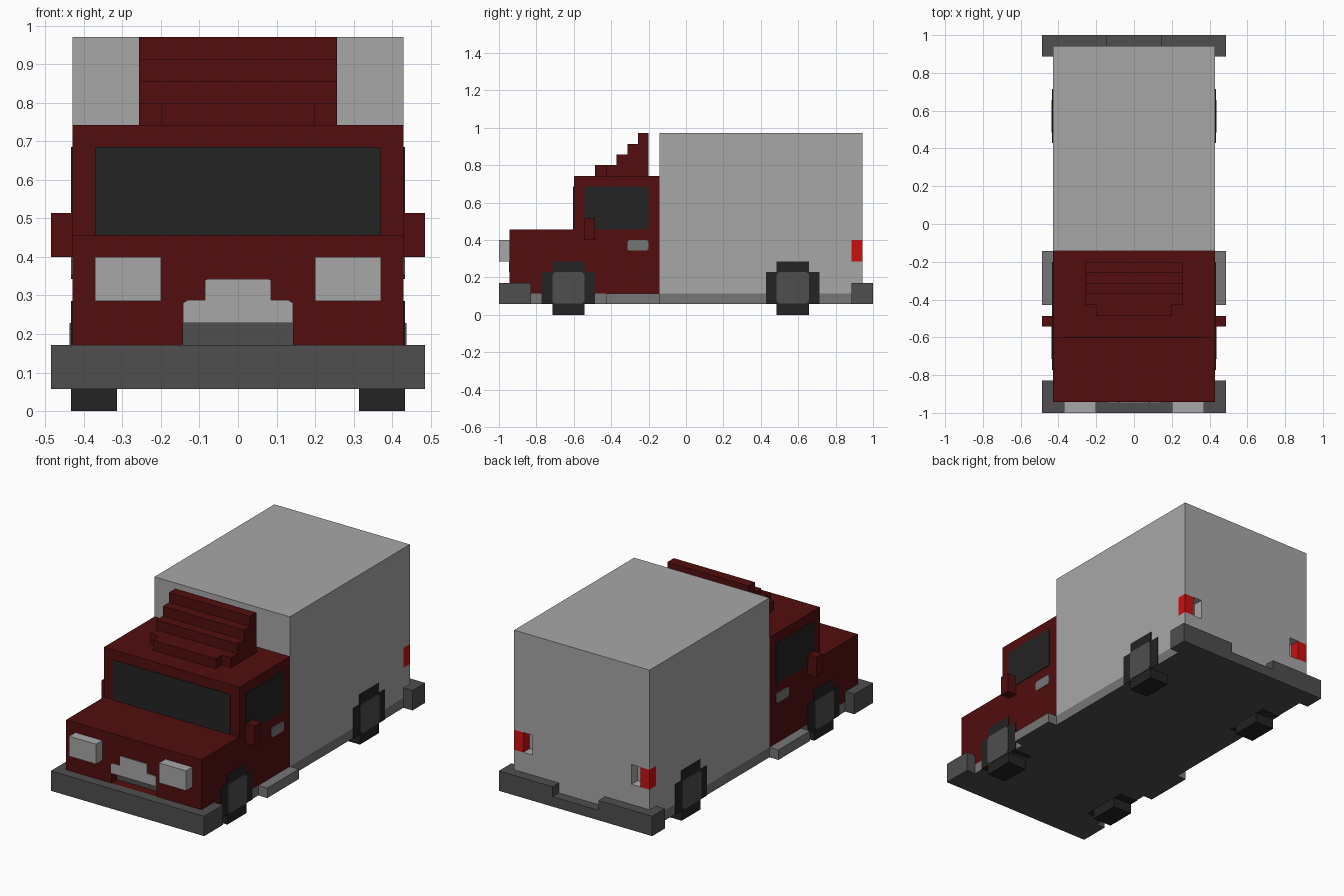
import bpy, bmesh
from mathutils import Vector

cube = bpy.data.objects.get("Cube")
if cube:
    bpy.data.objects.remove(cube, do_unlink=True)


def material(name, r, g, b):
    m = bpy.data.materials.new(name)
    m.use_nodes = True
    m.diffuse_color = (r, g, b, 1)
    bsdf = next(n for n in m.node_tree.nodes if n.type == 'BSDF_PRINCIPLED')
    bsdf.inputs["Base Color"].default_value = (r, g, b, 1)
    return m


RED = material("dark red paint", 0.085, 0.0042, 0.0042)
LIGHT = material("light grey", 0.39, 0.39, 0.39)
DARK = material("dark grey", 0.077, 0.077, 0.077)
MID = material("mid grey", 0.18, 0.18, 0.18)
BLACK = material("near black", 0.017, 0.017, 0.017)
LAMP = material("bright red lamp", 0.60, 0.005, 0.005)


def prism(name, pts, lo, hi, axis, mat):
    """Extrude a 2D outline along x (points are y, z), y (x, z) or z (x, y)."""
    place = {'x': lambda a, b, t: (t, a, b),
             'y': lambda a, b, t: (a, t, b),
             'z': lambda a, b, t: (a, b, t)}[axis]
    bm = bmesh.new()
    face = bm.faces.new([bm.verts.new(place(a, b, lo)) for a, b in pts])
    ext = bmesh.ops.extrude_face_region(bm, geom=[face])
    moved = [v for v in ext["geom"] if isinstance(v, bmesh.types.BMVert)]
    bmesh.ops.translate(bm, verts=moved, vec=Vector(place(0, 0, hi - lo)))
    bmesh.ops.recalc_face_normals(bm, faces=bm.faces[:])
    me = bpy.data.meshes.new(name)
    bm.to_mesh(me)
    bm.free()
    me.materials.append(mat)
    ob = bpy.data.objects.new(name, me)
    bpy.context.collection.objects.link(ob)
    return ob


def box(name, x, y, z, mat):
    x = sorted(x)
    pts = [(y[0], z[0]), (y[1], z[0]), (y[1], z[1]), (y[0], z[1])]
    return prism(name, pts, x[0], x[1], 'x', mat)


def chamfered(y0, y1, z0, z1, c):
    """Rectangle outline with cut corners."""
    return [(y0 + c, z0), (y1 - c, z0), (y1, z0 + c), (y1, z1 - c),
            (y1 - c, z1), (y0 + c, z1), (y0, z1 - c), (y0, z0 + c)]


def cut(ob, cutter):
    """Subtract the cutter from the object, then delete the cutter."""
    cutter.hide_render = True
    mod = ob.modifiers.new("cut", 'BOOLEAN')
    mod.operation, mod.solver, mod.object = 'DIFFERENCE', 'EXACT', cutter
    bpy.context.view_layer.objects.active = ob
    bpy.ops.object.modifier_apply(modifier=mod.name)
    bpy.data.objects.remove(cutter, do_unlink=True)


def dark_underside(ob):
    ob.data.materials.append(DARK)
    for p in ob.data.polygons:
        if p.normal.z < -0.5:
            p.material_index = 1


W, OUT = 0.429, 0.486      # body half width, bumper half width
E = 0.004                  # thickness of flush plates

# Chassis
dark_underside(box("chassis", (-W, W), (-0.943, 0.943), (0.057, 0.114), MID))

# Cab with hood, and the opening under the grille
cab = prism("cab", [(-0.943, 0.114), (-0.143, 0.114), (-0.143, 0.743),
                    (-0.6, 0.743), (-0.6, 0.457), (-0.943, 0.457)], -W, W, 'x', RED)
cut(cab, box("grille_cutter", (-0.143, 0.143), (-1.0, -0.886), (0.171, 0.229), RED))
box("grille_opening_back", (-0.143, 0.143), (-0.89, -0.885), (0.171, 0.229), DARK)

# Stepped grille plate
half = [(0.143, 0.229), (0.143, 0.281), (0.13, 0.288), (0.086, 0.288),
        (0.086, 0.338), (0.08, 0.343)]
prism("grille", half + [(-x, z) for x, z in reversed(half)],
      -0.943 - E, -0.94, 'y', LIGHT)

# Windshield
box("windshield", (-0.371, 0.371), (-0.6 - E, -0.597), (0.457, 0.686), BLACK)

# Stepped roof deflector
box("roof_deflector_lip", (-0.2, 0.2), (-0.486, -0.429), (0.743, 0.8), RED)
prism("roof_deflector", [(-0.2, 0.743), (-0.2, 0.971), (-0.257, 0.971), (-0.257, 0.914),
                         (-0.314, 0.914), (-0.314, 0.857), (-0.371, 0.857),
                         (-0.371, 0.8), (-0.429, 0.8), (-0.429, 0.743)],
      -0.257, 0.257, 'x', RED)

# Cargo box with notched rear corners for the lamps
cargo = box("cargo_box", (-W, W), (-0.143, 0.943), (0.114, 0.971), LIGHT)
for s in (-1, 1):
    cut(cargo, box("lamp_cutter", (s * 0.314, s * 0.5), (0.886, 1.0), (0.286, 0.4), LIGHT))

# Bumpers wrapping round the corners; the rear one has a lowered step
prism("front_bumper", [(-OUT, -1), (OUT, -1), (OUT, -0.829), (W, -0.829), (W, -0.943),
                       (-W, -0.943), (-W, -0.829), (-OUT, -0.829)],
      0.057, 0.171, 'z', DARK)
prism("rear_bumper", [(-OUT, 1), (OUT, 1), (OUT, 0.886), (W, 0.886), (W, 0.943),
                      (-W, 0.943), (-W, 0.886), (-OUT, 0.886)],
      0.057, 0.114, 'z', DARK)

# Parts found on both sides
for s, side in ((1, "left"), (-1, "right")):
    prism(side + "_rear_bumper_end",
          [(s * 0.146, 1), (s * OUT, 1), (s * OUT, 0.886), (s * W, 0.886),
           (s * W, 0.943), (s * 0.146, 0.943)], 0.114, 0.171, 'z', DARK)
    box(side + "_headlight", (s * 0.2, s * 0.371), (-1, -0.943), (0.286, 0.4), LIGHT)
    box(side + "_tail_lamp", (s * 0.371, s * W), (0.886, 0.943), (0.286, 0.4), LAMP)
    box(side + "_mirror", (s * W, s * OUT), (-0.543, -0.486), (0.4, 0.514), RED)
    box(side + "_window", (s * 0.425, s * (W + E)), (-0.543, -0.2), (0.457, 0.686), BLACK)
    dark_underside(box(side + "_side_step", (s * W, s * OUT),
                       (-0.429, -0.143), (0.057, 0.114), MID))
    x0, x1 = sorted((s * 0.425, s * (W + E)))
    prism(side + "_door_handle", chamfered(-0.314, -0.2, 0.343, 0.4, 0.01),
          x0, x1, 'x', MID)

    # Wheels: stepped tyre with a flat hub
    for end, y in (("front", -0.629), ("rear", 0.571)):
        quarter = [(0.086, 0.0), (0.086, 0.04), (0.143, 0.057),
                   (0.143, 0.229), (0.086, 0.229), (0.086, 0.286)]
        quarter[1:3] = [(0.086, 0.057), (0.143, 0.057)]
        tyre = [(y + a, z) for a, z in quarter]
        tyre += [(y - a, z) for a, z in reversed(quarter)]
        x0, x1 = sorted((s * 0.314, s * (W + E)))
        prism(f"{side}_{end}_tyre", tyre, x0, x1, 'x', BLACK)
        x0, x1 = sorted((s * W, s * (W + 2 * E)))
        prism(f"{side}_{end}_hub", chamfered(y - 0.086, y + 0.086, 0.06, 0.229, 0.015),
              x0, x1, 'x', DARK)
